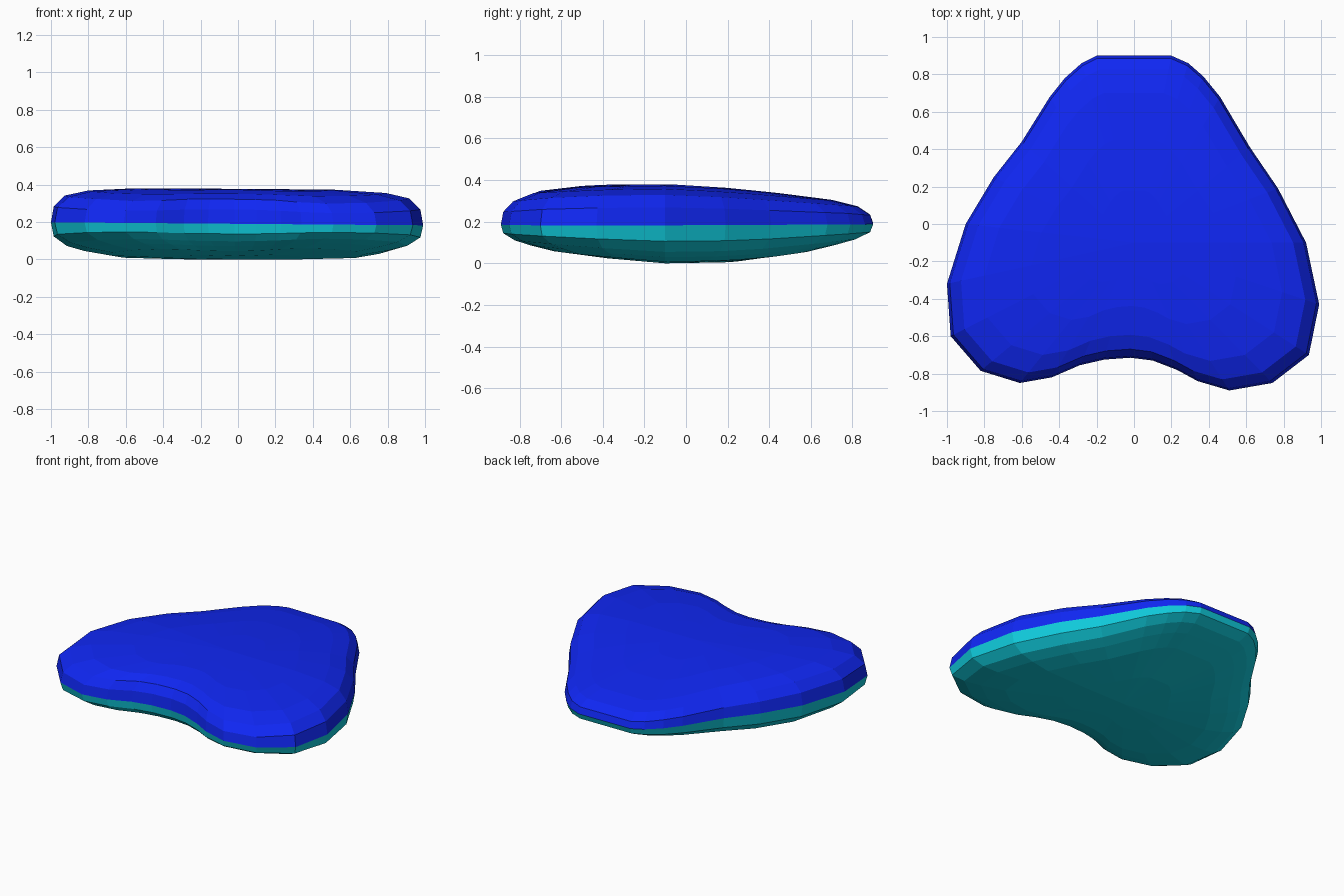
import bpy, bmesh

if "Cube" in bpy.data.objects:
    bpy.data.objects.remove(bpy.data.objects["Cube"])

# Plan outline, clockwise from the back edge
OUTLINE = [(-.2, .9), (.2, .9), (.29, .86), (.37, .79), (.46, .68), (.62, .41), (.77, .19),
           (.92, -.1), (.99, -.43), (.935, -.7), (.74, -.85), (.51, -.89), (.34, -.84),
           (.23, -.78), (.1, -.73), (-.02, -.715), (-.16, -.725), (-.29, -.755),
           (-.44, -.82), (-.61, -.85), (-.82, -.785), (-.98, -.6), (-1, -.32), (-.9, 0),
           (-.75, .25), (-.6, .44), (-.45, .68), (-.37, .78), (-.28, .86)]
CY = -.1       # centre that the rings shrink towards
SEAM = .19

# (y, thickness away from the seam)
TOP = [(-.9, .13), (-.72, .165), (-.43, .183), (-.1, .187), (.2, .17), (.62, .13), (.78, .115), (.9, .09)]
BOTTOM = [(-.9, .10), (-.77, .12), (-.48, .157), (-.1, .19), (.2, .185), (.42, .165), (.62, .135), (.82, .105), (.9, .09)]
# (ring scale, fraction of thickness)
TOP_RINGS = [(1, 0), (.985, .46), (.925, .78), (.8, .93), (.55, 1), (.28, 1)]
BOTTOM_RINGS = [(1, 0), (.985, .42), (.915, .7), (.82, .84), (.68, .96), (.35, 1)]


def lerp(table, y):
    if y <= table[0][0]:
        return table[0][1]
    for (a, u), (b, v) in zip(table, table[1:]):
        if y <= b:
            return u + (v - u) * (y - a) / (b - a)
    return table[-1][1]


def make_half(name, table, rings, sign, color):
    bm = bmesh.new()

    def vert(x, y, f):
        tilt = -.008 * x * (1 - f if sign < 0 else 1)
        return bm.verts.new((x, y, SEAM + tilt + sign * f * lerp(table, y)))

    loops = [[vert(x * s, CY + (y - CY) * s, f) for x, y in OUTLINE] for s, f in rings]
    n = len(OUTLINE)
    # Rounded rim and face rings
    for a, b in zip(loops, loops[1:]):
        for i in range(n):
            j = (i + 1) % n
            q = (a[i], a[j], b[j], b[i])
            bm.faces.new(q if sign < 0 else q[::-1])
    # Centre fan
    c = vert(0, CY, 1)
    for i in range(n):
        t = (loops[-1][i], loops[-1][(i + 1) % n], c)
        bm.faces.new(t if sign < 0 else t[::-1])
    me = bpy.data.meshes.new(name)
    bm.to_mesh(me)
    bm.free()
    mat = bpy.data.materials.new(name + "_colour")
    mat.diffuse_color = color
    mat.use_nodes = True
    mat.node_tree.nodes["Principled BSDF"].inputs["Base Color"].default_value = mat.diffuse_color
    me.materials.append(mat)
    ob = bpy.data.objects.new(name, me)
    bpy.context.collection.objects.link(ob)


# Blue upper shell and teal lower shell
make_half("upper_shell", TOP, TOP_RINGS, 1, (.005, .02, .9, 1))
make_half("lower_shell", BOTTOM, BOTTOM_RINGS, -1, (.005, .6, .72, 1))
